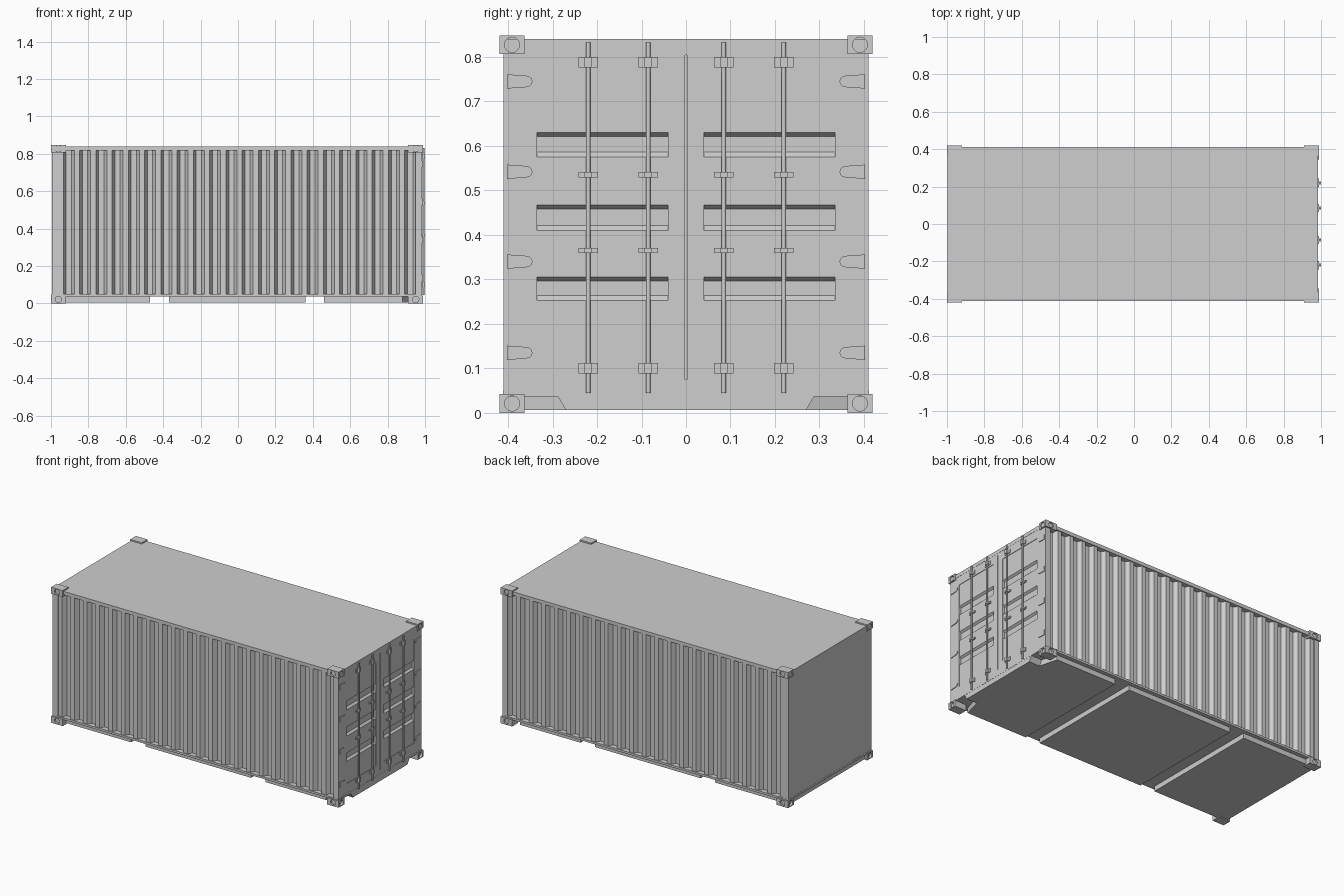
import bpy, bmesh, math
from mathutils import Matrix, Vector

cube = bpy.data.objects.get("Cube")
if cube:
    bpy.data.objects.remove(cube, do_unlink=True)

COLOUR = (0.62, 0.62, 0.62, 1)
grey = bpy.data.materials.new("light grey paint")
grey.use_nodes = True
grey.diffuse_color = COLOUR
grey.node_tree.nodes["Principled BSDF"].inputs["Base Color"].default_value = COLOUR

FACE = 0.984          # door-end face plane
SIDE = 0.411          # outer face of rails and posts


def finish(name, bm, smooth=False):
    bmesh.ops.recalc_face_normals(bm, faces=bm.faces[:])
    mesh = bpy.data.meshes.new(name)
    bm.to_mesh(mesh)
    bm.free()
    mesh.materials.append(grey)
    ob = bpy.data.objects.new(name, mesh)
    bpy.context.collection.objects.link(ob)
    if smooth:
        bpy.ops.object.select_all(action='DESELECT')
        ob.select_set(True)
        bpy.context.view_layer.objects.active = ob
        bpy.ops.object.shade_smooth_by_angle(angle=math.radians(40))
    return ob


def add_box(bm, x, y, z):
    lo, hi = Vector((x[0], y[0], z[0])), Vector((x[1], y[1], z[1]))
    m = Matrix.Translation((lo + hi) / 2) @ Matrix.Diagonal((hi - lo).to_4d())
    bmesh.ops.create_cube(bm, size=1, matrix=m)


def boxes(name, items):
    bm = bmesh.new()
    for x, y, z in items:
        add_box(bm, x, y, z)
    return finish(name, bm)


def add_prism(bm, points, offset):
    face = bm.faces.new([bm.verts.new(p) for p in points])
    new = bmesh.ops.extrude_face_region(bm, geom=[face])["geom"]
    verts = [v for v in new if isinstance(v, bmesh.types.BMVert)]
    bmesh.ops.translate(bm, verts=verts, vec=offset)
    return verts


def add_rod(bm, radius, depth, centre, axis, sides=16):
    rot = Vector((0, 0, 1)).rotation_difference(Vector(axis)).to_matrix().to_4x4()
    bmesh.ops.create_cone(bm, cap_ends=True, segments=sides, radius1=radius, radius2=radius,
                          depth=depth, matrix=Matrix.Translation(centre) @ rot)


def span(s, a, b):
    return tuple(sorted((s * a, s * b)))


# Corrugated side walls as one closed body
RIBS, START, END = 22, -0.962, 0.95
pitch = (END - START) / RIBS
wall = []
for i in range(RIBS):
    x = START + i * pitch
    for t, y in ((0, 0.405), (0.32, 0.405), (0.5, 0.38), (0.82, 0.38)):
        wall.append((x + t * pitch, y))
wall.append((END, 0.405))
bm = bmesh.new()
outline = [(x, -y, 0.045) for x, y in wall] + [(x, y, 0.045) for x, y in reversed(wall)]
add_prism(bm, outline, (0, 0, 0.78))
finish("corrugated_walls", bm)

# Roof, floor, closed end and corner posts
long = (-0.996, 0.985)
boxes("roof", [(long, (-SIDE, SIDE), (0.818, 0.84))])
boxes("floor_frame", [(long, (-SIDE, SIDE), (0.037, 0.05))])
boxes("end_wall", [((-0.995, -0.96), (-0.41, 0.41), (0.05, 0.818))])
boxes("door_posts", [((0.948, FACE), span(s, 0.335, 0.41), (0.05, 0.818)) for s in (-1, 1)])
boxes("door_header", [((0.94, FACE), (-0.335, 0.335), (0.805, 0.818))])
boxes("door_sill", [((0.94, FACE), (-0.335, 0.335), (0.05, 0.075))])

# Underside slabs, leaving two fork pockets
boxes("underside_slabs", [((-0.985, -0.47), (-0.385, 0.385), (0.006, 0.04)),
                          ((-0.37, 0.36), (-0.385, 0.385), (0.006, 0.04))])
half = [(0.46, 0.385), (0.88, 0.385), (0.91, 0.29), (0.984, 0.29)]
bm = bmesh.new()
low = add_prism(bm, [(x, y, 0.04) for x, y in half] + [(x, -y, 0.04) for x, y in reversed(half)],
                (0, 0, -0.034))
for v in low:
    if v.co.x > 0.9:
        v.co.y *= 0.93
finish("door_end_slab", bm)

# Corner castings with round recesses on the outer faces
cast, cut = bmesh.new(), bmesh.new()
for x0, x1, ex in ((-1, -0.92, -1), (0.91, 0.99, 0.99)):
    for s in (-1, 1):
        for z0, z1 in ((0, 0.042), (0.807, 0.848)):
            add_box(cast, (x0, x1), span(s, 0.363, 0.419), (z0, z1))
            z = (z0 + z1) / 2
            add_rod(cut, 0.017, 0.024, (ex, s * 0.391, z), (1, 0, 0), 20)
            add_rod(cut, 0.017, 0.024, ((x0 + x1) / 2, s * 0.419, z), (0, 1, 0), 20)
castings = finish("corner_castings", cast)
cutter = finish("casting_hole_cutter", cut)
cutter.hide_render = True
mod = castings.modifiers.new("holes", 'BOOLEAN')
mod.operation, mod.solver, mod.object = 'DIFFERENCE', 'EXACT', cutter
bpy.ops.object.select_all(action='DESELECT')
castings.select_set(True)
bpy.context.view_layer.objects.active = castings
bpy.ops.object.modifier_apply(modifier=mod.name)
bpy.data.objects.remove(cutter, do_unlink=True)

# Door leaves: flat frames around panels with three pressed grooves
PANEL, GROOVE = 0.981, 0.969
profile = [(0.94, 0.115), (PANEL, 0.115)]
for z0, z1 in ((0.253, 0.305), (0.41, 0.467), (0.575, 0.63)):
    profile += [(PANEL, z0), (GROOVE, z0 + 0.011), (GROOVE, z1 - 0.009), (PANEL, z1)]
profile += [(PANEL, 0.765), (0.94, 0.765)]
for s, side in ((1, "left"), (-1, "right")):
    depth = (0.94, FACE)
    boxes(side + "_door_frame", [
        (depth, span(s, 0.002, 0.04), (0.075, 0.805)),
        (depth, span(s, 0.04, 0.335), (0.075, 0.115)),
        (depth, span(s, 0.04, 0.335), (0.765, 0.805))])
    bm = bmesh.new()
    add_prism(bm, [(x, s * 0.04, z) for x, z in profile], (0, s * 0.295, 0))
    finish(side + "_door_panel", bm)

    # Locking rods with their guides and end keepers
    rods, fittings = bmesh.new(), bmesh.new()
    for y in (0.085, 0.22):
        add_rod(rods, 0.005, 0.788, (0.991, s * y, 0.438), (0, 0, 1))
        for z, h in ((0.365, 0.012), (0.535, 0.012), (0.1, 0.024), (0.788, 0.024)):
            add_box(fittings, (0.978, 0.988), span(s, y - 0.022, y + 0.022), (z - h / 2, z + h / 2))
            add_box(fittings, (0.978, 1.0), span(s, y - 0.008, y + 0.008), (z - h / 2, z + h / 2))
    finish(side + "_locking_rods", rods, True)
    finish(side + "_rod_fittings", fittings)

    # Round-nosed hinge plates
    hinges = bmesh.new()
    for z in (0.135, 0.34, 0.542, 0.745):
        nose = [math.radians(a) for a in range(-90, 91, 30)]
        points = [(FACE - 0.002, s * (0.36 - 0.015 * math.cos(a)), z + 0.013 * math.sin(a))
                  for a in nose]
        points += [(FACE - 0.002, s * 0.402, z + 0.016), (FACE - 0.002, s * 0.402, z - 0.016)]
        add_prism(hinges, points, (0.006, 0, 0))
    finish(side + "_hinges", hinges)
